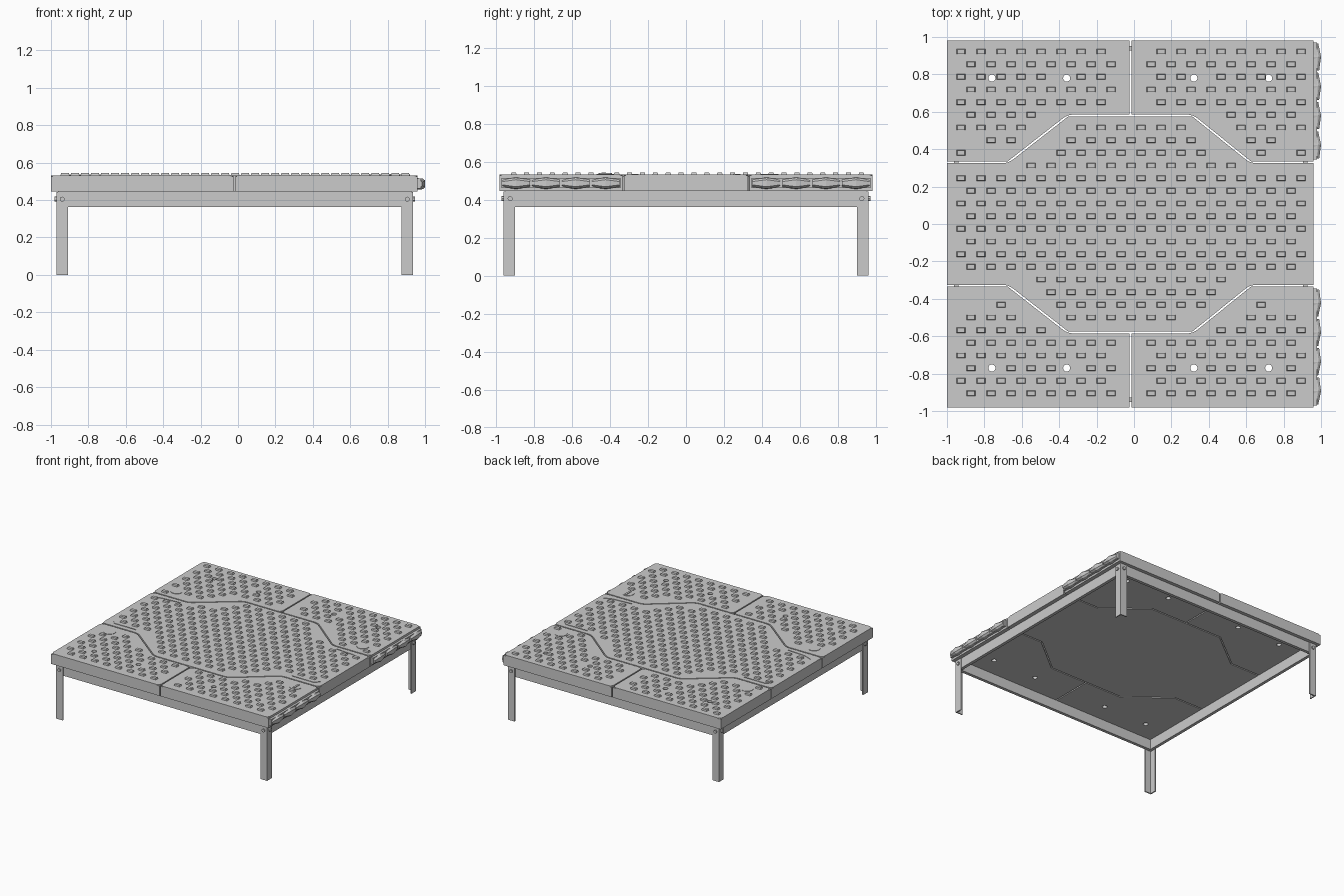
import bpy, bmesh
from math import pi
from mathutils import Matrix, Vector

if "Cube" in bpy.data.objects:
    bpy.data.objects.remove(bpy.data.objects["Cube"])


def finish(name, bm, smooth=False):
    bmesh.ops.recalc_face_normals(bm, faces=bm.faces)
    me = bpy.data.meshes.new(name)
    bm.to_mesh(me)
    bm.free()
    ob = bpy.data.objects.new(name, me)
    bpy.context.collection.objects.link(ob)
    if smooth:
        bpy.context.view_layer.objects.active = ob
        ob.select_set(True)
        bpy.ops.object.shade_smooth_by_angle()
        ob.select_set(False)
    return ob


def prism(name, poly, z0, z1, inset=0, rounding=0):
    """Extruded outline, optionally shrunk and given rounded corners."""
    bm = bmesh.new()
    face = bm.faces.new([bm.verts.new((x, y, z0)) for x, y in poly])
    if inset:
        ring = bmesh.ops.inset_region(bm, faces=[face], thickness=inset,
                                      use_even_offset=True, use_boundary=True)["faces"]
        bmesh.ops.delete(bm, geom=ring, context='FACES')
    if rounding:
        bmesh.ops.bevel(bm, geom=bm.verts[:], offset=rounding, segments=4,
                        profile=0.5, affect='VERTICES')
    out = bmesh.ops.extrude_face_region(bm, geom=bm.faces[:])["geom"]
    for v in out:
        if isinstance(v, bmesh.types.BMVert):
            v.co.z = z1
    return finish(name, bm)


def add_box(bm, lo, hi, taper=1.0):
    lo, hi = Vector(lo), Vector(hi)
    m = Matrix.Translation((lo + hi) / 2) @ Matrix.Diagonal((*(hi - lo), 1))
    verts = bmesh.ops.create_cube(bm, size=1, matrix=m)["verts"]
    c = (lo + hi) / 2
    for v in verts:
        if v.co.z > c.z:
            v.co.x = c.x + (v.co.x - c.x) * taper
            v.co.y = c.y + (v.co.y - c.y) * taper


def add_cyl(bm, loc, r, depth, axis='Z', n=16):
    rot = {'Z': Matrix(), 'X': Matrix.Rotation(pi / 2, 4, 'Y'),
           'Y': Matrix.Rotation(pi / 2, 4, 'X')}[axis]
    bmesh.ops.create_cone(bm, cap_ends=True, segments=n, radius1=r, radius2=r,
                          depth=depth, matrix=Matrix.Translation(loc) @ rot)


BASE, TOP, BOTTOM = 0.526, 0.532, 0.445
flip = lambda p: [(x, -y) for x, y in p]

# deck panel outlines
back_left = [(-1, .98), (-.024, .98), (-.024, .585), (-.355, .585), (-.675, .335), (-1, .335)]
back_right = [(-.014, .98), (.96, .98), (.96, .335), (.625, .335), (.315, .585), (-.014, .585)]
half = [(-1, .325), (-.672, .325), (-.352, .575), (.312, .575), (.622, .325), (.96, .325)]
centre = half + flip(half)[::-1]
panels = {"back_left": back_left, "back_right": back_right,
          "front_left": flip(back_left), "front_right": flip(back_right)}

# bolt hole cutter
holes = [(x, y) for x in (-.76, -.36, .32, .72) for y in (-.77, .78)]
bm = bmesh.new()
for x, y in holes:
    add_cyl(bm, (x, y, .49), .019, .3)
cutter = finish("hole_cutter", bm)
cutter.hide_render = True
cutter.hide_viewport = True

# corner panels with rounded raised fields, centre panel
for key, poly in panels.items():
    for ob in (prism(key + "_panel", poly, BOTTOM, BASE),
               prism(key + "_field", poly, BASE - .004, TOP, .02, .03)):
        mod = ob.modifiers.new("holes", 'BOOLEAN')
        mod.object = cutter
        mod.operation = 'DIFFERENCE'
        mod.solver = 'EXACT'
prism("centre_panel", centre, BOTTOM, BASE)
prism("centre_field", centre, BASE - .004, TOP, .035, .03)


# anti-slip tread blocks in staggered rows
def inside(p, poly):
    hit = False
    for (x1, y1), (x2, y2) in zip(poly, poly[1:] + poly[:1]):
        if (y1 > p[1]) != (y2 > p[1]) and p[0] < (x2 - x1) * (p[1] - y1) / (y2 - y1) + x1:
            hit = not hit
    return hit


latches = [(x, y) for x in (-.86, .82) for y in (-.425, .44)]
bm = bmesh.new()
for row in range(28):
    y = .922 - row * .0677
    for col in range(19):
        x = -.925 + col * .107 + (row % 2) * .0535
        corners = [(x + i * .052, y + j * .042) for i in (-1, 1) for j in (-1, 1)]
        fits = any(all(inside(c, p) for c in corners) for p in [*panels.values(), centre])
        clear = (all((Vector(h) - Vector((x, y))).length > .04 for h in holes) and
                 all((Vector(h) - Vector((x, y))).length > .075 for h in latches))
        if fits and clear:
            add_box(bm, (x - .025, y - .015, TOP - .003), (x + .025, y + .015, .544), .8)
finish("tread_blocks", bm)

# round latches with a slot bar
bm = bmesh.new()
for x, y in latches:
    add_cyl(bm, (x, y, TOP), .046, .006, n=32)
add_box(bm, (.812, -.46, TOP), (.828, -.39, .54))
finish("latches", bm, True)

# grip wedges at the ends of the centre panel
bm = bmesh.new()
for s in (-1, 1):
    for x0, x1 in ((-.95, -.72), (.92, .69)):
        pts = [(x0, s * .25), (x0 + (x1 - x0) * .3, s * .275), (x1, s * .287), (x0 + (x1 - x0) * .15, s * .287)]
        f = bm.faces.new([bm.verts.new((px, py, TOP - .002)) for px, py in pts])
        out = bmesh.ops.extrude_face_region(bm, geom=[f])["geom"]
        bmesh.ops.translate(bm, vec=(0, 0, .006), verts=[v for v in out if isinstance(v, bmesh.types.BMVert)])
finish("grip_wedges", bm)

# interlocking connectors along the right side
bm = bmesh.new()
for s in (-1, 1):
    add_box(bm, (.958, min(s * .345, s * .97), .462), (.978, max(s * .345, s * .97), .515))
    for i in range(4):
        y0 = .35 + i * .157
        y1, slant = y0 + .145, .012
        ends = []
        for y, z0, z1, x in ((y0, .468, .505, .99), ((y0 + y1) / 2, .458, .515, 1.0), (y1, .468, .505, .985)):
            ends.append([bm.verts.new(c) for c in ((.96, s * y, z0 - .002), (x - slant, s * y, z0),
                                                   (x, s * y, z0 + .01), (x, s * y, z1 - .01),
                                                   (x - slant, s * y, z1), (.96, s * y, z1 + .002))])
        for a, b in zip(ends, ends[1:]):
            for k in range(6):
                bm.faces.new((a[k], a[(k + 1) % 6], b[(k + 1) % 6], b[k]))
        bm.faces.new(ends[0])
        bm.faces.new(ends[-1])
finish("side_connectors", bm)

# rectangular support frame
CX, HX, HY, T = -.0175, .945, .952, .025
bm = bmesh.new()
for s in (-1, 1):
    ys = sorted((s * HY, s * (HY - T)))
    add_box(bm, (CX - HX, ys[0], .362), (CX + HX, ys[1], .447))
    xs = sorted((CX + s * HX, CX + s * (HX - T)))
    add_box(bm, (xs[0], -HY + T, .362), (xs[1], HY - T, .447))
finish("support_frame", bm)

# angle-iron legs and their bolts
for sx, side in ((-1, "left"), (1, "right")):
    for sy, end in ((-1, "front"), (1, "back")):
        ox, oy, w, t = CX + sx * .9525, sy * .96, .06, .009
        poly = [(0, 0), (w, 0), (w, t), (t, t), (t, w), (0, w)]
        prism(f"{end}_{side}_leg", [(ox - sx * a, oy - sy * b) for a, b in poly], 0, .442)
        bm = bmesh.new()
        add_cyl(bm, (ox - sx * .03, oy, .405), .013, .02, 'Y', 12)
        add_cyl(bm, (ox, oy - sy * .035, .405), .013, .02, 'X', 12)
        finish(f"{end}_{side}_bolts", bm, True)
